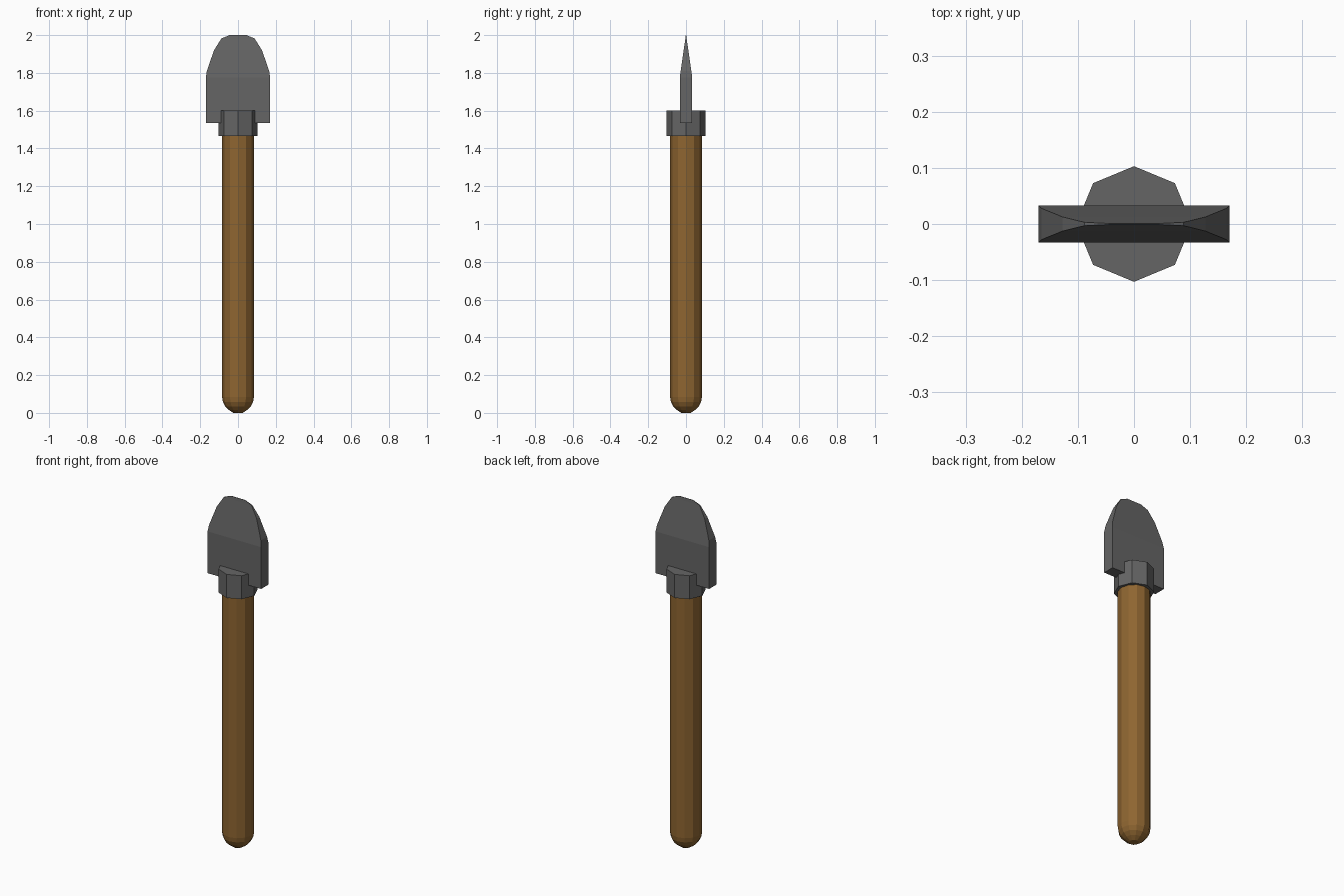
import bpy, bmesh, math

if "Cube" in bpy.data.objects:
    bpy.data.objects.remove(bpy.data.objects["Cube"])


def loft(name, rings, color=None):
    """Skin a stack of equally sized point rings and cap both ends."""
    bm = bmesh.new()
    loops = [[bm.verts.new(p) for p in ring] for ring in rings]
    n = len(loops[0])
    for a, b in zip(loops, loops[1:]):
        for i in range(n):
            j = (i + 1) % n
            bm.faces.new((a[i], a[j], b[j], b[i]))
    bm.faces.new(loops[0][::-1])
    bm.faces.new(loops[-1])
    bmesh.ops.recalc_face_normals(bm, faces=bm.faces)
    mesh = bpy.data.meshes.new(name)
    bm.to_mesh(mesh)
    bm.free()
    obj = bpy.data.objects.new(name, mesh)
    bpy.context.collection.objects.link(obj)
    if color:
        mat = bpy.data.materials.new(name + "_material")
        mat.diffuse_color = color
        mat.use_nodes = True
        mat.node_tree.nodes["Principled BSDF"].inputs["Base Color"].default_value = mat.diffuse_color
        mesh.materials.append(mat)
    return obj


def circle(r, z, sides):
    return [(r * math.cos(2 * math.pi * i / sides),
             r * math.sin(2 * math.pi * i / sides), z) for i in range(sides)]


def rect(w, t, z):
    return [(-w, -t, z), (w, -t, z), (w, t, z), (-w, t, z)]


# Wooden handle with a rounded butt
R = 0.084
ring_angles = [math.radians(a) for a in (15, 36, 54, 72, 90)]
handle = [circle(R * math.sin(a), 0.005 + R - (R + 0.005) * math.cos(a) if a < 0.3
                 else R * (1 - math.cos(a)), 12) for a in ring_angles]
handle[0] = circle(R * 0.3, 0.0, 12)
loft("handle", handle + [circle(R, 1.50, 12)], (0.27, 0.13, 0.03, 1))

# Octagonal collar joining handle and blade
GREY = (0.13, 0.13, 0.13, 1)
loft("collar", [circle(0.103, 1.465, 8), circle(0.103, 1.6, 8)], GREY)

# Blade: flat slab tapering to a thin curved edge (half width, half thickness, z)
blade = [(0.17, 0.033, 1.535), (0.17, 0.033, 1.775), (0.165, 0.028, 1.81),
         (0.127, 0.0125, 1.92), (0.088, 0.003, 1.982), (0.045, 0.001, 2.0)]
loft("blade", [rect(*s) for s in blade], GREY)
